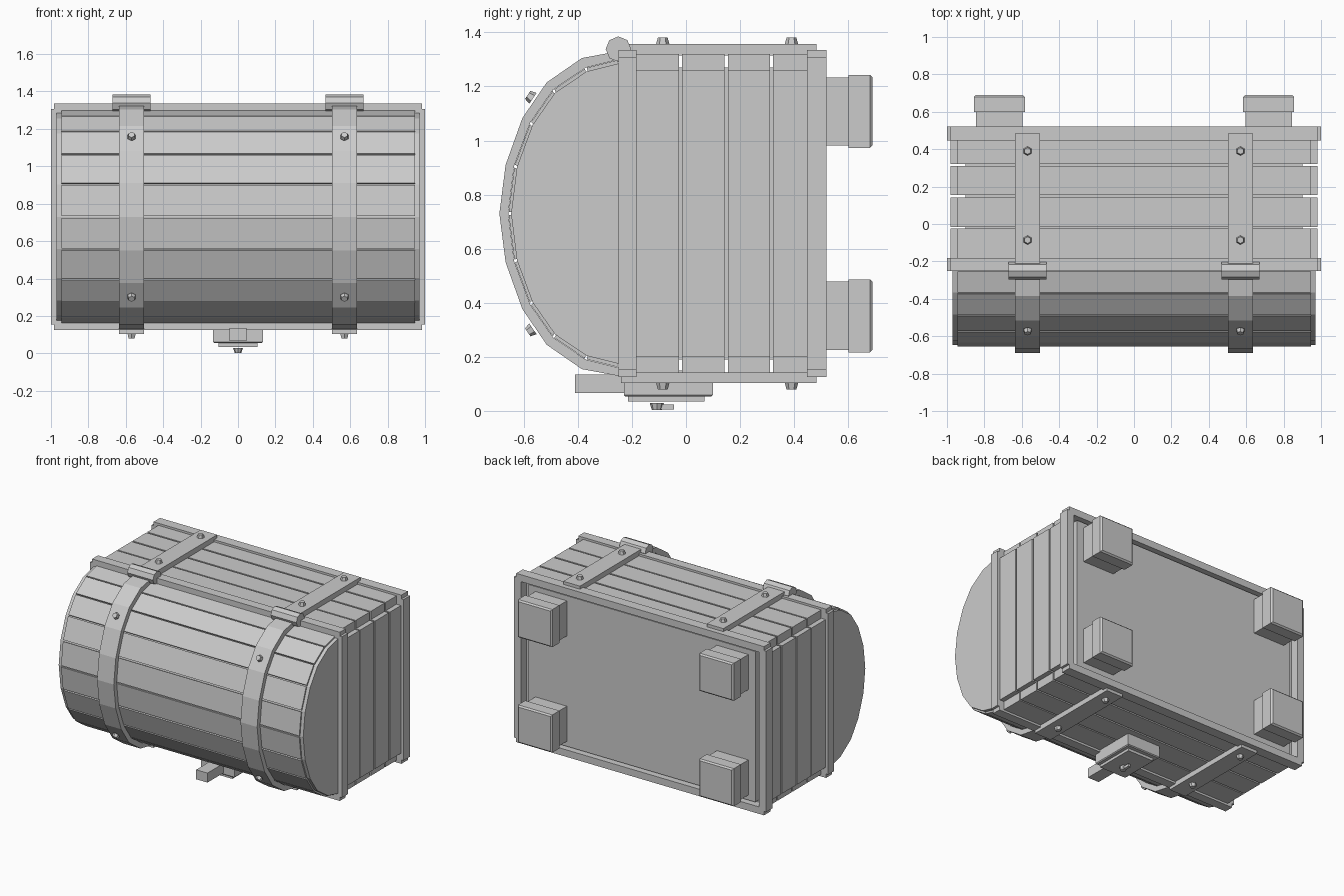
import bpy, bmesh, math
from mathutils import Vector, Matrix

if "Cube" in bpy.data.objects:
    bpy.data.objects.remove(bpy.data.objects["Cube"])

grey = bpy.data.materials.new("plain grey")
grey.diffuse_color = (0.6, 0.6, 0.6, 1)
grey.use_nodes = True
grey.node_tree.nodes["Principled BSDF"].inputs["Base Color"].default_value = grey.diffuse_color
ZC = 0.73          # height of the chest's middle axis
STRAP_X = 0.569


def finish(bm, name):
    bmesh.ops.recalc_face_normals(bm, faces=bm.faces)
    me = bpy.data.meshes.new(name)
    bm.to_mesh(me)
    bm.free()
    me.materials.append(grey)
    ob = bpy.data.objects.new(name, me)
    bpy.context.collection.objects.link(ob)
    return ob


def box(bm, x0, x1, y0, y1, z0, z1):
    c = Vector(((x0 + x1) / 2, (y0 + y1) / 2, (z0 + z1) / 2))
    s = Matrix.Diagonal((x1 - x0, y1 - y0, z1 - z0, 1))
    bmesh.ops.create_cube(bm, size=1, matrix=Matrix.Translation(c) @ s)


def bevel_side(bm, direction, width):
    """Chamfer the edges round the face that points along direction."""
    bm.normal_update()
    face = max(bm.faces, key=lambda f: f.normal.dot(Vector(direction)))
    bmesh.ops.bevel(bm, geom=list(face.edges), offset=width, segments=1, affect='EDGES')


def prism(bm, pts, x0, x1):
    """Extrude a (y, z) outline along x."""
    a = [bm.verts.new((x0, y, z)) for y, z in pts]
    b = [bm.verts.new((x1, y, z)) for y, z in pts]
    bm.faces.new(a)
    bm.faces.new(b[::-1])
    for i in range(len(pts)):
        j = (i + 1) % len(pts)
        bm.faces.new((a[i], a[j], b[j], b[i]))


def cone(bm, base, normal, r1, r2, h, sides=6):
    n = Vector(normal).normalized()
    m = Matrix.Translation(Vector(base) + n * h / 2) @ n.to_track_quat('Z', 'Y').to_matrix().to_4x4()
    bmesh.ops.create_cone(bm, cap_ends=True, segments=sides, radius1=r1, radius2=r2, depth=h, matrix=m)


def arc(half):
    """Complete a half outline by mirroring it about the middle axis."""
    return half + [(y, 2 * ZC - z) for y, z in half[-2::-1]]


lid = arc([(-.25, 1.298), (-.37, 1.268), (-.49, 1.187), (-.575, 1.065), (-.634, .906), (-.656, ZC)])
strap = arc([(-.25, 1.33), (-.385, 1.305), (-.515, 1.215), (-.605, 1.083), (-.667, .91), (-.69, ZC)])


def shrink(pts, k):
    return [(-.25 + (y + .25) * k, ZC + (z - ZC) * k) for y, z in pts]


# inner body behind the planks
bm = bmesh.new()
box(bm, -.9, .9, -.245, .5, .19, 1.27)
finish(bm, "body_core")

# body planks on the two long faces and the two ends
bm = bmesh.new()
ends = bmesh.new()
for y0, y1 in ((-.2, -.025), (-.015, .143), (.155, .31), (.322, .46)):
    for z0, z1 in ((1.26, 1.32), (.14, .2)):
        box(bm, -.945, .945, y0, y1, z0, z1)
    for s in (-1, 1):
        x0, x1 = sorted((s * .89, s * .98))
        box(ends, x0, x1, y0, y1, .2, 1.26)
finish(bm, "long_planks")
finish(ends, "end_planks")

# rim frames round the opening and the base
for name, y0, y1 in (("opening_rim", -.25, -.183), ("base_rim", .447, .52)):
    bm = bmesh.new()
    for s in (-1, 1):
        z0, z1 = sorted((ZC + s * .555, ZC + s * .605))
        box(bm, -.983, .983, y0, y1, z0, z1)
        x0, x1 = sorted((s * .945, s * 1.0))
        box(bm, x0, x1, y0, y1, .153, 1.307)
    finish(bm, name)

# curved lid: solid core with end plates, then one plank per segment
bm = bmesh.new()
prism(bm, shrink(lid, .977), -.97, .97)
finish(bm, "lid_core")
bm = bmesh.new()
inner = shrink(lid, .95)
for i in range(len(lid) - 1):
    a, b, c, d = (Vector(p) for p in (lid[i], lid[i + 1], inner[i + 1], inner[i]))
    prism(bm, [a.lerp(b, .03), a.lerp(b, .97), d.lerp(c, .97), d.lerp(c, .03)], -.945, .945)
finish(bm, "lid_planks")

# metal straps, rivets and hinges on both sides
for side, s in (("left", -1), ("right", 1)):
    x = s * STRAP_X
    bm = bmesh.new()
    prism(bm, strap + shrink(lid, 1.003)[::-1], x - .066, x + .066)
    finish(bm, side + "_lid_strap")

    bm = bmesh.new()
    box(bm, x - .066, x + .066, -.24, .483, 1.315, 1.357)
    box(bm, x - .066, x + .066, -.24, .483, .104, .145)
    finish(bm, side + "_body_straps")

    bm = bmesh.new()
    for t in (-1, 1):
        for y in (-.086, .39):
            cone(bm, (x, y, ZC + t * .625), (0, 0, t), .025, .018, .026)
        cone(bm, (x, -.566, ZC + t * .426), (0, -.826, t * .563), .024, .018, .023)
    finish(bm, side + "_rivets")

    bm = bmesh.new()
    cone(bm, (x - .102, -.25, 1.338), (1, 0, 0), .047, .047, .204, 8)
    finish(bm, side + "_hinge")

# feet: a narrow block with a wider pad, chamfered at its outer face
for side, s in (("left", -1), ("right", 1)):
    for level, z in (("upper", 1.108), ("lower", .352)):
        x = s * .72
        bm = bmesh.new()
        box(bm, x - .125, x + .125, .46, .605, z - .126, z + .126)
        finish(bm, f"{side}_{level}_foot_block")
        bm = bmesh.new()
        box(bm, x - .136, x + .136, .6, .69, z - .135, z + .135)
        bevel_side(bm, (0, 1, 0), .01)
        finish(bm, f"{side}_{level}_foot_pad")

# lock: hasp, plate with chamfered face, keyhole
bm = bmesh.new()
box(bm, -.045, .045, -.41, -.1, .067, .135)
finish(bm, "lock_hasp")
bm = bmesh.new()
box(bm, -.133, .133, -.23, .1, .054, .15)
bevel_side(bm, (0, 0, -1), .006)
finish(bm, "lock_plate")
bm = bmesh.new()
box(bm, -.105, .105, -.215, .068, .035, .06)
finish(bm, "lock_face")
bm = bmesh.new()
cone(bm, (0, -.108, .029), (0, 0, -1), .026, .018, .026, 8)
box(bm, -.01, .01, -.108, -.045, .005, .024)
finish(bm, "keyhole")
